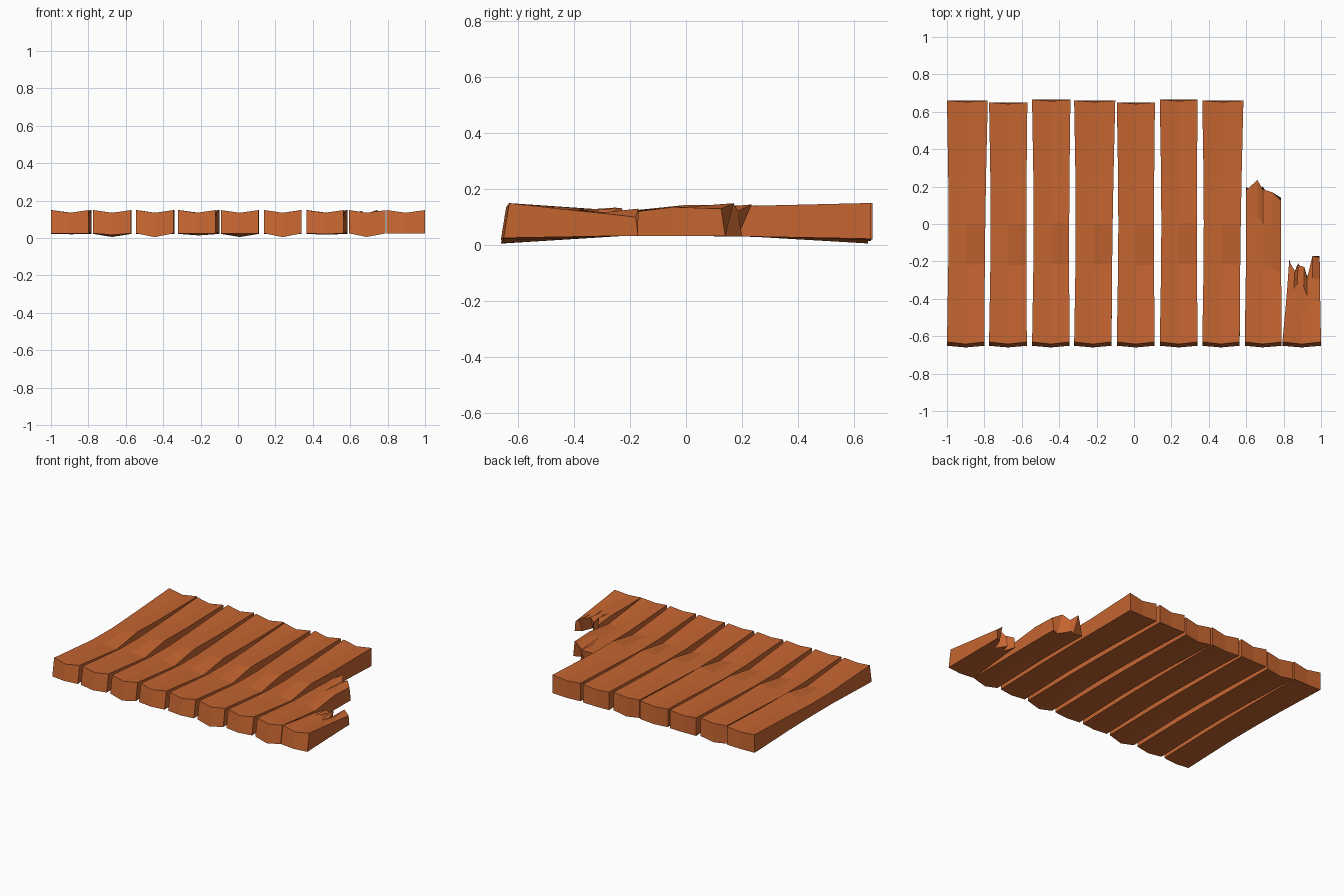
import bpy, bmesh

if "Cube" in bpy.data.objects:
    bpy.data.objects.remove(bpy.data.objects["Cube"])

wood = bpy.data.materials.new("worn_wood")
wood.diffuse_color = (0.56, 0.13, 0.03, 1)
wood.use_nodes = True
wood.node_tree.nodes["Principled BSDF"].inputs["Base Color"].default_value = wood.diffuse_color

# Long profile of a plank: y stations, and heights of the left, centre and right lines
Y = [-0.65, -0.22, 0.0, 0.25, 0.66]
TOP = [[0.15, 0.12, 0.118, 0.13, 0.15],
       [0.135, 0.12, 0.13, 0.135, 0.135],
       [0.15, 0.105, 0.143, 0.14, 0.15]]
BOTTOM = [0.025, 0.033, 0.033, 0.03, 0.022]


def lerp(xs, vs, x):
    """Piecewise linear lookup."""
    x = max(xs[0], min(xs[-1], x))
    for i in range(len(xs) - 1):
        if x <= xs[i + 1]:
            t = (x - xs[i]) / (xs[i + 1] - xs[i])
            return vs[i] + t * (vs[i + 1] - vs[i])


def plank(name, front, back, sag_front, sag_back, cols, stations, rough=0.0):
    """front/back: (left x, right x) of the ends; cols: (u across, y of the far end)."""
    bm = bmesh.new()
    top, bot = [], []
    for i, f in enumerate(stations):
        rt, rb = [], []
        last, first = i == len(stations) - 1, i == 0
        for k, (u, end) in enumerate(cols):
            bow = 1 - abs(2 * u - 1)
            y0 = -0.643 - 0.005 * bow
            y = y0 + (end - y0) * f
            w = (y + 0.65) / 1.31
            # edges are worn in slightly along the middle
            pinch = 0.008 * min(1, 4 * w * (1 - w))
            l = front[0] + (back[0] - front[0]) * w + pinch
            r = front[1] + (back[1] - front[1]) * w - pinch * 0.5
            x = l + (r - l) * u
            zt = lerp([0, 0.5, 1], [lerp(Y, t, y) for t in TOP], u)
            zb = lerp(Y, BOTTOM, y)
            zb -= bow * (sag_front * max(0, 1 - 3 * w) + sag_back * max(0, 3 * w - 2))
            yt, yb = y, y
            if first:
                yt += 0.012 - 0.006 * bow
                yb -= 0.008 + 0.004 * bow
            if last and rough:      # splintered break leans alternately
                yb -= rough * (1 if k % 2 else -0.3)
                zt += 0.012 * (1 if k % 2 else -1)
            elif last:
                yt -= 0.008 * bow
            rt.append(bm.verts.new((x, yt, zt)))
            rb.append(bm.verts.new((x, yb, zb)))
        top.append(rt)
        bot.append(rb)
    n, m = len(cols), len(stations)
    for i in range(m - 1):
        for k in range(n - 1):
            bm.faces.new((top[i][k], top[i][k+1], top[i+1][k+1], top[i+1][k]))
            bm.faces.new((bot[i][k], bot[i+1][k], bot[i+1][k+1], bot[i][k+1]))
        for k in (0, n - 1):
            bm.faces.new((top[i][k], bot[i][k], bot[i+1][k], top[i+1][k]))
    for i in (0, m - 1):
        for k in range(n - 1):
            bm.faces.new((top[i][k], top[i][k+1], bot[i][k+1], bot[i][k]))
    bmesh.ops.recalc_face_normals(bm, faces=bm.faces)
    me = bpy.data.meshes.new(name)
    bm.to_mesh(me)
    bm.free()
    me.materials.append(wood)
    ob = bpy.data.objects.new(name, me)
    bpy.context.collection.objects.link(ob)
    return ob


# Seven whole planks: left x, right x in front, right x at the back, sags, far end
whole = [(-1.0, -0.80, -0.782, 0.002, 0.002, 0.66),
         (-0.775, -0.573, -0.57, 0.008, 0.017, 0.65),
         (-0.545, -0.345, -0.34, 0.02, 0.002, 0.665),
         (-0.32, -0.12, -0.10, 0.002, 0.008, 0.66),
         (-0.092, 0.11, 0.112, 0.002, 0.017, 0.65),
         (0.138, 0.34, 0.34, 0.02, 0.002, 0.665),
         (0.365, 0.565, 0.585, 0.004, 0.004, 0.66)]
full = [(y + 0.65) / 1.31 for y in Y]
for i, (l, r, rb, sf, sb, end) in enumerate(whole):
    plank(f"plank_{i + 1}", (l, r), (l, rb), sf, sb,
          [(0, end), (0.5, end), (1, end)], full)

# Two broken planks with splintered ends
plank("broken_plank_long", (0.592, 0.79), (0.59, 0.79), 0.02, 0,
      [(0, 0.18), (0.33, 0.235), (0.48, 0.185), (0.75, 0.17), (1, 0.125)],
      [0, 0.5, 0.78, 1], 0.05)
plank("broken_plank_short", (0.793, 1.0), (0.88, 0.99), 0.002, 0,
      [(0, -0.20), (0.2, -0.25), (0.3, -0.22), (0.5, -0.23), (0.6, -0.29),
       (0.76, -0.17), (1, -0.18)],
      [0, 0.5, 0.75, 1], 0.03)
